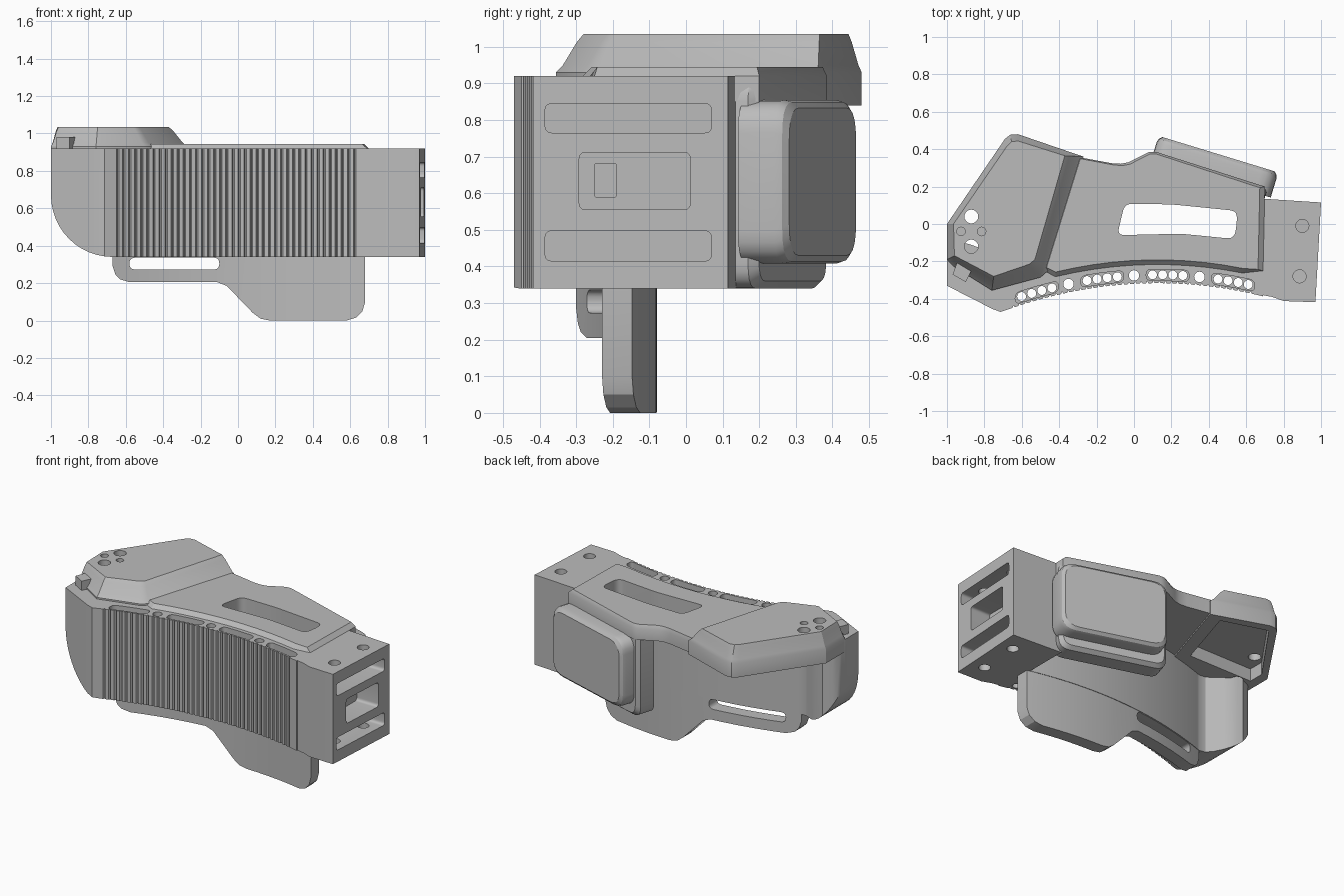
import bpy, bmesh, math
from mathutils import Vector

if "Cube" in bpy.data.objects:
    bpy.data.objects.remove(bpy.data.objects["Cube"])

grey = bpy.data.materials.new("neutral grey")
grey.use_nodes = True
grey.diffuse_color = (0.5, 0.5, 0.5, 1)
grey.node_tree.nodes["Principled BSDF"].inputs["Base Color"].default_value = (0.5, 0.5, 0.5, 1)
parts = []


def loft(name, rings, keep=True):
    """Skin a list of equal-length closed rings and cap both ends."""
    bm = bmesh.new()
    loops = [[bm.verts.new(p) for p in ring] for ring in rings]
    count = len(loops[0])
    for low, high in zip(loops, loops[1:]):
        for i in range(count):
            j = (i + 1) % count
            bm.faces.new((low[i], low[j], high[j], high[i]))
    bm.faces.new(loops[0][::-1])
    bm.faces.new(loops[-1])
    bmesh.ops.recalc_face_normals(bm, faces=bm.faces)
    mesh = bpy.data.meshes.new(name)
    bm.to_mesh(mesh)
    bm.free()
    mesh.materials.append(grey)
    obj = bpy.data.objects.new(name, mesh)
    bpy.context.collection.objects.link(obj)
    if keep:
        parts.append(obj)
    else:
        obj.hide_render = True
    return obj


def plan(points, z):
    return [(p[0], p[1], z) for p in points]


def fillet(points, radius, steps=5):
    """Round every corner of a polygon."""
    pts = [Vector(p) for p in points]
    out = []
    for i, p in enumerate(pts):
        ends = []
        for q in (pts[i - 1], pts[(i + 1) % len(pts)]):
            d = q - p
            ends.append(p + d.normalized() * min(radius, d.length * 0.49))
        a, b = ends
        for k in range(steps + 1):
            t = k / steps
            out.append(a * (1 - t) ** 2 + p * 2 * t * (1 - t) + b * t * t)
    return out


def rect(a0, a1, b0, b1, radius):
    return fillet([(a0, b0), (a1, b0), (a1, b1), (a0, b1)], radius)


def circle(x, y, r, n=20):
    return [(x + r * math.cos(math.tau * i / n), y + r * math.sin(math.tau * i / n)) for i in range(n)]


def cut(obj, rings):
    """Subtract a lofted cutter and bake the result."""
    tool = loft("cutter", rings, keep=False)
    mod = obj.modifiers.new("cut", "BOOLEAN")
    mod.operation, mod.solver, mod.object = "DIFFERENCE", "EXACT", tool
    bpy.context.view_layer.update()
    graph = bpy.context.evaluated_depsgraph_get()
    mesh = bpy.data.meshes.new_from_object(obj.evaluated_get(graph))
    obj.modifiers.clear()
    obj.data = mesh
    bpy.data.objects.remove(tool)


def bore(obj, outline, z0, z1):
    cut(obj, [plan(outline, z0), plan(outline, z1)])


def interp(table, x):
    for (xa, ya), (xb, yb) in zip(table, table[1:]):
        if x <= xb:
            return ya + (yb - ya) * max(0, x - xa) / (xb - xa)
    return table[-1][1]


def front(x):
    """Curved front line of the grip in plan."""
    return -0.32 + 0.055 * x - 0.22 * x * x


# Ribbed front wall, with its lower outer corner rounded off
R = 0.33
nose = [(-1, -0.33), (-0.73, -0.468), (-0.7, -0.472), (-0.67, front(-0.67))]
inner = [(-1, -0.2), (-0.97, -0.13), (-0.9, -0.1), (-0.82, -0.13), (-0.72, -0.21), (-0.67, front(-0.67) + 0.24)]
sections = [(-1 + R * (1 - math.cos(math.pi / 2 * i / 12)), None) for i in range(12)]
ribs, start, end = 40, -0.67, 0.63
pitch = (end - start) / ribs
for i in range(ribs):
    x = start + i * pitch
    sections += [(x, 0), (x + pitch * 0.6, 0), (x + pitch * 0.8, 0.012)]
sections += [(end, 0), (0.69, 0)]
rings = []
for x, depth in sections:
    if depth is None:
        y0, y1 = interp(nose, x), interp(inner, x)
        z = 0.34 + R - math.sqrt(max(0, R * R - (x + 1 - R) ** 2))
    else:
        y0, y1, z = front(x) + depth, front(x) + 0.24, 0.34
    rings.append([(x, y0, z), (x, y0, 0.92), (x, y1, 0.92), (x, y1, z)])
wall = loft("front_wall", rings)


# Row of recessed slots and through holes along the top of the wall
def row(x, offset):
    return (x, front(x) + 0.045 + offset)


for c in (-0.52, -0.17, 0.18, 0.53):
    xs = [c - 0.115, c, c + 0.115]
    outline = [row(x, -0.03) for x in xs] + [row(x, 0.03) for x in reversed(xs)]
    bore(wall, fillet(outline, 0.029), 0.88, 1)
    for k in range(4):
        bore(wall, circle(*row(c + (k - 1.5) * 0.054, 0), 0.024, 14), 0.2, 0.95)
for x in (-0.35, 0, 0.35):
    bore(wall, circle(*row(x, 0), 0.028), 0.2, 1)

# Lower flange that continues the inner side of the wall
edge = [(-0.67, 0.29), (-0.655, 0.245), (-0.63, 0.22), (-0.58, 0.205), (-0.11, 0.205), (-0.06, 0.185),
        (0.08, 0.04), (0.12, 0.01), (0.17, 0), (0.58, 0), (0.63, 0.015), (0.665, 0.05), (0.68, 0.1)]
xs = sorted({x for x, z in edge} | {-0.5 + 0.1 * i for i in range(4)} | {0.25, 0.33, 0.41, 0.5})
flange = loft("lower_flange", [
    [(x, front(x) + 0.155, interp(edge, x)), (x, front(x) + 0.155, 0.4),
     (x, front(x) + 0.237, 0.4), (x, front(x) + 0.237, interp(edge, x))] for x in xs])
slot = rect(-0.58, -0.1, 0.273, 0.336, 0.03)
cut(flange, [[(p[0], y, p[1]) for p in slot] for y in (-0.6, 0.2)])

# Low deck with a long finger opening
back = [(0.69, -0.25), (0.7, 0.2), (0.12, 0.385), (0.08, 0.385), (-0.03, 0.33), (-0.07, 0.322), (-0.12, 0.325),
        (-0.31, 0.36), (-0.5, -0.24)]
xs = [-0.42 + 0.1 * i for i in range(11)]
base = [(x, front(x) + 0.1) for x in xs] + back
top = [(x, front(x) + 0.125) for x in xs] + [(0.15 + (x - 0.15) * 0.95, y * 0.97) for x, y in back]
deck = loft("low_deck", [plan(base, 0.85), plan(base, 0.92), plan(top, 0.945)])
opening = [(-0.09, -0.06), (-0.05, 0.108), (0.2, 0.105), (0.55, 0.07), (0.55, 0), (0.535, -0.08), (0.25, -0.052)]
bore(deck, fillet(opening, 0.04), 0.7, 1.1)

# Raised deck with sloped sides, hollow underneath
base = [(-1, -0.19), (-1, 0), (-0.69, 0.455), (-0.66, 0.478), (-0.62, 0.48), (-0.27, 0.36), (-0.46, -0.25),
        (-0.5, -0.285), (-0.76, -0.355), (-0.96, -0.23)]
top = [(-0.96, -0.17), (-0.965, 0), (-0.68, 0.415), (-0.655, 0.44), (-0.62, 0.444), (-0.37, 0.365), (-0.53, -0.19),
       (-0.56, -0.215), (-0.75, -0.28), (-0.94, -0.18)]


def blend(t):
    return [Vector(a).lerp(Vector(b), t) for a, b in zip(base, top)]


raised = loft("raised_deck", [plan(blend(t), z) for t, z in
                              ((0, 0.84), (0, 0.93), (0.25, 0.95), (0.75, 1.012), (1, 1.035))])
bore(raised, [(-0.94, 0.02), (-0.65, 0.43), (-0.36, 0.34), (-0.49, -0.08), (-0.94, -0.08)], 0.7, 0.92)
for y in (0.04, -0.12):
    bore(raised, circle(-0.87, y, 0.037), 0.7, 1.2)
for x in (-0.925, -0.815):
    bore(raised, circle(x, -0.04, 0.023), 0.97, 1.2)

# Small catch at the outer corner
catch = [(-0.94, -0.19), (-0.86, -0.23), (-0.9, -0.31), (-0.97, -0.27)]
loft("corner_catch", [plan(catch, 0.9), plan(catch, 0.98)])

# End block with pockets and bolt holes
outline = [(0.66, 0.137), (1, 0.115), (0.97, -0.418), (0.8, -0.412), (0.74, -0.39), (0.66, -0.375)]
block = loft("end_block", [plan(outline, 0.34), plan(outline, 0.92)])
pockets = [(-0.385, 0.07, 0.765, 0.845, 0.72), (-0.385, 0.07, 0.415, 0.497, 0.72), (-0.292, 0.012, 0.555, 0.712, 0.84)]
for y0, y1, z0, z1, floor in pockets:
    shape = rect(y0, y1, z0, z1, 0.02)
    cut(block, [[(x, p[0], p[1]) for p in shape] for x in (floor, 1.2)])
shape = rect(-0.25, -0.19, 0.59, 0.68, 0.005)
cut(block, [[(x, p[0], p[1]) for p in shape] for x in (0.74, 1.2)])
for x, y in ((0.9, -0.01), (0.885, -0.28)):
    for z0, z1 in ((0.8, 1), (0.2, 0.46)):
        bore(block, circle(x, y, 0.035), z0, z1)

# Slanted rear wall and cushion, laid out along a tilted axis
origin, along, out = Vector((0.105, 0.385)), Vector((0.956, -0.292)), Vector((0.292, 0.956))


def slanted(shape, depth):
    rows = []
    for u, z in shape:
        p = origin + along * u + out * depth
        rows.append((p.x, p.y, z))
    return rows


rear = fillet([(-0.03, 0.34), (0.64, 0.34), (0.64, 0.92), (-0.03, 0.92)], 0.07)
inset = fillet([(-0.01, 0.36), (0.62, 0.36), (0.62, 0.92), (-0.01, 0.92)], 0.06)
loft("rear_wall", [slanted(rear, -0.13), slanted(rear, -0.03), slanted(inset, -0.005)])
pad = [rect(g, 0.67 - g, 0.408 + g, 0.855 - g, 0.09) for g in (0, 0.006, 0.022)]
loft("rear_cushion", [slanted(pad[0], -0.05), slanted(pad[0], 0.055), slanted(pad[1], 0.075), slanted(pad[2], 0.09)])

# Smooth curved areas, keep hard edges
bpy.ops.object.select_all(action="DESELECT")
for obj in parts:
    obj.select_set(True)
bpy.context.view_layer.objects.active = parts[0]
bpy.ops.object.shade_smooth_by_angle(angle=math.radians(28))
